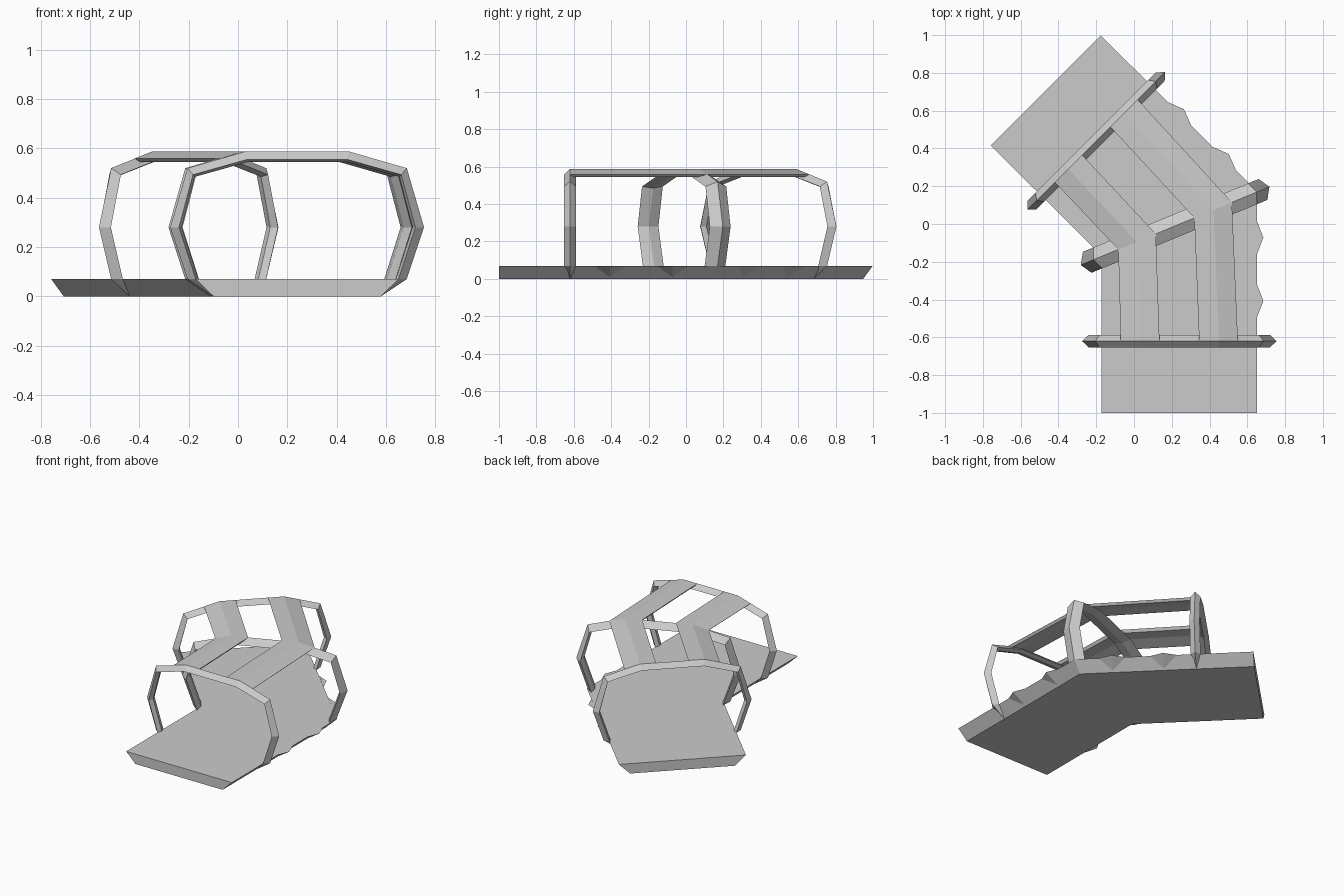
import bpy, bmesh
from mathutils import Vector
from math import sin, cos, radians

if "Cube" in bpy.data.objects:
    bpy.data.objects.remove(bpy.data.objects["Cube"])


def station(cx, cy, deg, scale=1.0):
    """Cross-section plane on the path: returns f(across, height, along) -> point."""
    a = radians(deg)
    r = Vector((cos(a), sin(a), 0))
    d = Vector((-sin(a), cos(a), 0))
    c = Vector((cx, cy, 0))
    return lambda u, z, s=0.0: c + r * (u * scale) + d * s + Vector((0, 0, z))


def loft(name, sections):
    """Skin a list of equal-length closed sections and cap both ends."""
    bm = bmesh.new()
    rows = [[bm.verts.new(p) for p in sec] for sec in sections]
    n = len(rows[0])
    for a, b in zip(rows, rows[1:]):
        for i in range(n):
            j = (i + 1) % n
            bm.faces.new((a[i], a[j], b[j], b[i]))
    bm.faces.new(rows[0])
    bm.faces.new(rows[-1])
    bmesh.ops.recalc_face_normals(bm, faces=bm.faces)
    me = bpy.data.meshes.new(name)
    bm.to_mesh(me)
    bm.free()
    ob = bpy.data.objects.new(name, me)
    bpy.context.collection.objects.link(ob)
    return ob


# Bent floor slab with undercut sides, mitred at the 45 degree corner
miter = 1 / cos(radians(22.5))
floor_stations = [station(0.24, -1, 0), station(0.24, 0.003, 22.5, miter),
                  station(-0.467, 0.707, 45)]
floor_section = [(-0.34, 0), (0.34, 0), (0.412, 0.07), (-0.412, 0.07)]
loft("floor_slab", [[f(u, z) for u, z in floor_section] for f in floor_stations])


# Pointed side lugs on the outer edge, two per leg
def lug(name, f, s):
    bm = bmesh.new()
    pts = [f(0.412, 0.07, s - 0.085), f(0.412, 0.07, s + 0.085),
           f(0.445, 0.07, s), f(0.335, 0, s)]
    v = [bm.verts.new(p) for p in pts]
    for idx in ((0, 1, 2), (0, 2, 3), (1, 2, 3), (0, 1, 3)):
        bm.faces.new([v[i] for i in idx])
    bmesh.ops.recalc_face_normals(bm, faces=bm.faces)
    me = bpy.data.meshes.new(name)
    bm.to_mesh(me)
    bm.free()
    bpy.context.collection.objects.link(bpy.data.objects.new(name, me))


for leg, deg, sign in (("front", 0, -1), ("rear", 45, 1)):
    f = station(0.24, 0.003, deg)
    for k, s in enumerate((0.075, 0.41)):
        lug(f"{leg}_lug_{k + 1}", f, sign * s)

# Arched ribs with a ridged outer edge
outer = [(0.34, 0.0), (0.445, 0.07), (0.515, 0.28), (0.445, 0.52), (0.21, 0.588)]
inner = [(0.31, 0.03), (0.40, 0.07), (0.468, 0.28), (0.415, 0.485), (0.20, 0.545)]
half = list(zip(outer, inner))
arch = half + [((-o[0], o[1]), (-i[0], i[1])) for o, i in reversed(half)]

ribs = {"front_rib": (station(0.24, -0.62, 0), 0.033),
        "corner_rib": (station(0.2175, -0.01, 22.5, 1.05), 0.06),
        "rear_rib": (station(-0.2, 0.44, 45), 0.033)}
for name, (f, w) in ribs.items():
    secs = []
    for (ou, oz), (iu, iz) in arch:
        t = 0.75
        su, sz = ou + (iu - ou) * t, oz + (iz - oz) * t
        secs.append([f(ou, oz), f(su, sz, w), f(iu, iz), f(su, sz, -w)])
    loft(name, secs)

# Two creased roof strips running over the ribs
strip = [(0.31, 0.559), (0.21, 0.588), (0.105, 0.588),
         (0.12, 0.57), (0.205, 0.57), (0.295, 0.545)]
for name, m in (("inner_roof_strip", -1), ("outer_roof_strip", 1)):
    loft(name, [[f(m * u, z) for u, z in strip] for f, _ in ribs.values()])
